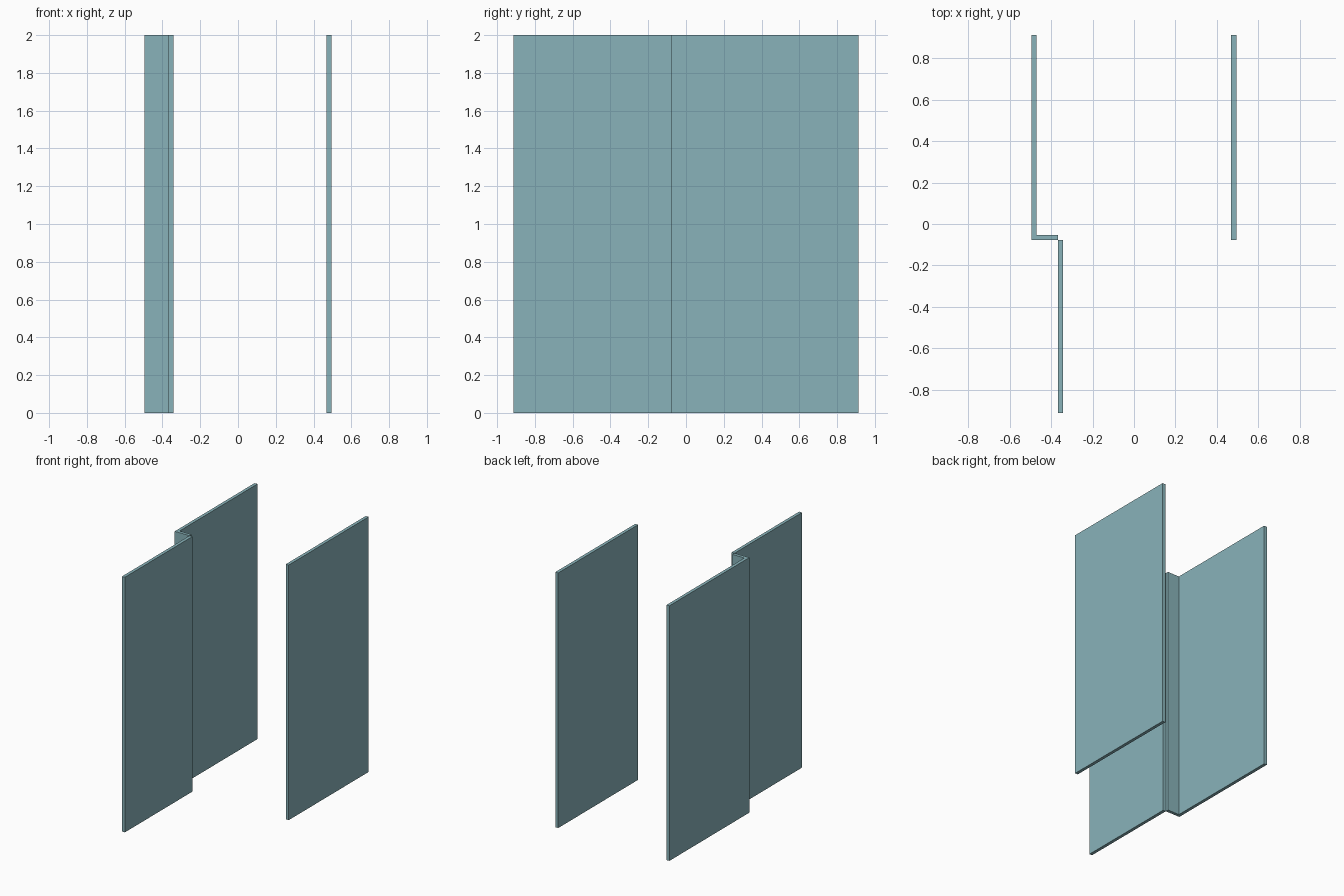
import bpy
import bmesh

if "Cube" in bpy.data.objects:
    bpy.data.objects.remove(bpy.data.objects["Cube"])

H = 2.0      # panel height
BACK = 0.913
STEP = -0.077

mat = bpy.data.materials.new("pale teal")
mat.diffuse_color = (0.25, 0.45, 0.49, 1.0)
mat.use_nodes = True
mat.node_tree.nodes["Principled BSDF"].inputs["Base Color"].default_value = mat.diffuse_color


def extrude_plan(name, plan):
    """Extrude a counter-clockwise floor plan up to the full height."""
    bm = bmesh.new()
    base = bm.faces.new([bm.verts.new((x, y, 0)) for x, y in plan])
    ext = bmesh.ops.extrude_face_region(bm, geom=[base], use_keep_orig=True)
    top = [g for g in ext["geom"] if isinstance(g, bmesh.types.BMVert)]
    bmesh.ops.translate(bm, vec=(0, 0, H), verts=top)
    bmesh.ops.recalc_face_normals(bm, faces=bm.faces[:])
    mesh = bpy.data.meshes.new(name)
    bm.to_mesh(mesh)
    bm.free()
    mesh.materials.append(mat)
    obj = bpy.data.objects.new(name, mesh)
    bpy.context.collection.objects.link(obj)
    return obj


def rect(x0, x1, y0, y1):
    return [(x0, y0), (x1, y0), (x1, y1), (x0, y1)]


# left rear wall with its short return
extrude_plan("left_rear_wall", [
    (-0.495, STEP), (-0.367, STEP), (-0.367, STEP + 0.025),
    (-0.470, STEP + 0.025), (-0.470, BACK), (-0.495, BACK)])

# left front wall, touching the return at its corner
extrude_plan("left_front_wall", rect(-0.367, -0.342, -BACK, STEP))

# right wall
extrude_plan("right_wall", rect(0.469, 0.494, STEP, BACK))
